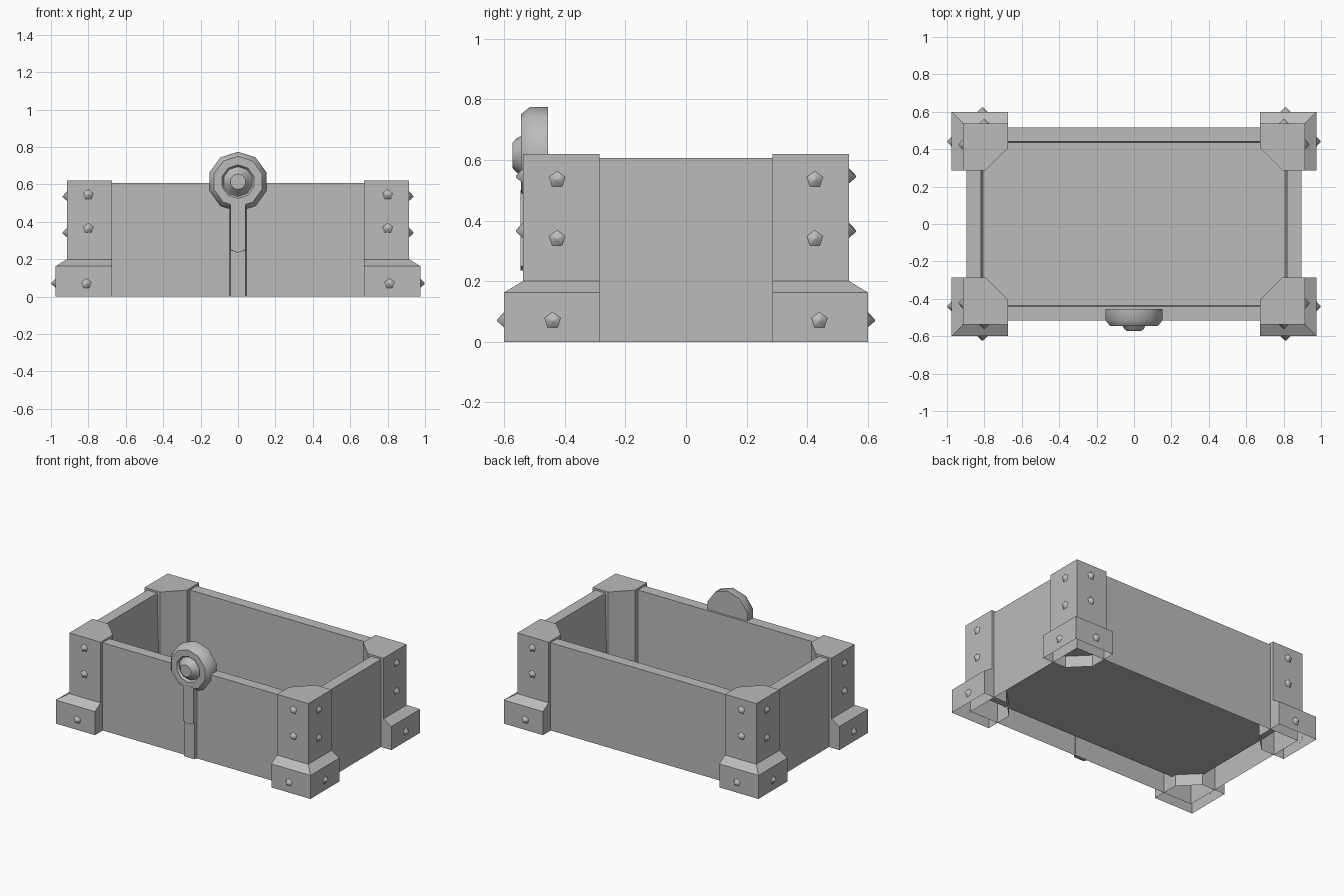
import bpy, bmesh, math
from mathutils import Matrix, Vector

cube = bpy.data.objects.get("Cube")
if cube:
    bpy.data.objects.remove(cube, do_unlink=True)

grey = bpy.data.materials.new("plain_grey")
grey.use_nodes = True
COLOUR = (0.5, 0.5, 0.5, 1)
grey.diffuse_color = COLOUR
grey.node_tree.nodes["Principled BSDF"].inputs["Base Color"].default_value = COLOUR


def finish(name, bm, flip_fix=True, smooth=None):
    if flip_fix:
        bmesh.ops.recalc_face_normals(bm, faces=bm.faces)
    mesh = bpy.data.meshes.new(name)
    bm.to_mesh(mesh)
    bm.free()
    mesh.materials.append(grey)
    ob = bpy.data.objects.new(name, mesh)
    bpy.context.collection.objects.link(ob)
    if smooth:
        bpy.ops.object.select_all(action='DESELECT')
        ob.select_set(True)
        bpy.context.view_layer.objects.active = ob
        bpy.ops.object.shade_smooth_by_angle(angle=math.radians(smooth))
    return ob


def loft(bm, rings, cap_start=False, cap_end=True):
    """Bridge equal-length rings of points with quads."""
    loops = [[bm.verts.new(p) for p in ring] for ring in rings]
    for a, b in zip(loops, loops[1:]):
        for i in range(len(a)):
            j = (i + 1) % len(a)
            bm.faces.new((a[i], a[j], b[j], b[i]))
    if cap_start:
        bm.faces.new(loops[0][::-1])
    if cap_end:
        bm.faces.new(loops[-1])


def mirror(ob, x=True, y=True):
    mod = ob.modifiers.new("mirror", 'MIRROR')
    mod.use_axis = (x, y, False)


# Open-topped box: outer walls, rim, inner walls, raised floor
def rect(x, y, z):
    return [(x, y, z), (-x, y, z), (-x, -y, z), (x, -y, z)]


bm = bmesh.new()
loft(bm, [rect(0.895, 0.515, 0), rect(0.895, 0.515, 0.607),
          rect(0.818, 0.44, 0.607), rect(0.805, 0.437, 0.08)])
finish("box_walls_and_floor", bm)


# Corner posts with a flared foot and chamfered inner corner
def post_ring(x, y, z):
    return [(x, y, z), (0.675, y, z), (0.675, 0.405, z), (0.795, 0.285, z), (x, 0.285, z)]


bm = bmesh.new()
loft(bm, [post_ring(0.975, 0.6, 0), post_ring(0.975, 0.6, 0.163),
          post_ring(0.915, 0.538, 0.2), post_ring(0.915, 0.538, 0.62)])
mirror(finish("corner_posts", bm))

# Five-sided studs on both outer sides of each post
bm = bmesh.new()
studs = [((0.80, 0.536, 0.545), 'Y'), ((0.80, 0.536, 0.365), 'Y'), ((0.81, 0.598, 0.07), 'Y'),
         ((0.913, 0.425, 0.535), 'X'), ((0.913, 0.425, 0.34), 'X'), ((0.973, 0.44, 0.07), 'X')]
for place, axis in studs:
    direction = Vector((axis == 'X', axis == 'Y', 0))
    turn = direction.to_track_quat('Z', 'Y').to_matrix().to_4x4()
    lift = Matrix.Translation(Vector(place) + direction * 0.0125)
    bmesh.ops.create_cone(bm, cap_ends=True, segments=5, radius1=0.03, radius2=0.003,
                          depth=0.025, matrix=lift @ turn)
mirror(finish("post_studs", bm, smooth=60))

# Ten-sided lock disc with stepped boss, turned about the y axis
bm = bmesh.new()
profile = [(0.16, -0.455), (0.16, -0.515), (0.135, -0.545), (0.09, -0.545),
           (0.08, -0.53), (0.064, -0.545), (0.055, -0.56), (0.042, -0.572), (0.036, -0.572)]
rings = [[(r * math.sin(math.tau * i / 10), y, 0.615 + r * math.cos(math.tau * i / 10))
          for i in range(10)] for r, y in profile]
loft(bm, rings, cap_start=True)
finish("lock_disc", bm, smooth=40)


# Bevelled strap and raised tongue below the disc
def plate(name, outline, inset, back, front):
    bm = bmesh.new()
    loft(bm, [[(x, back, z) for x, z in outline],
              [(x * inset, front, z) for x, z in outline]], cap_start=True)
    finish(name, bm)


plate("lock_strap", [(-0.047, 0), (0.047, 0), (0.047, 0.5), (-0.047, 0.5)], 0.85, -0.51, -0.535)
plate("lock_tongue", [(-0.042, 0.25), (0, 0.235), (0.042, 0.25), (0.042, 0.5), (-0.042, 0.5)],
      0.95, -0.53, -0.546)
